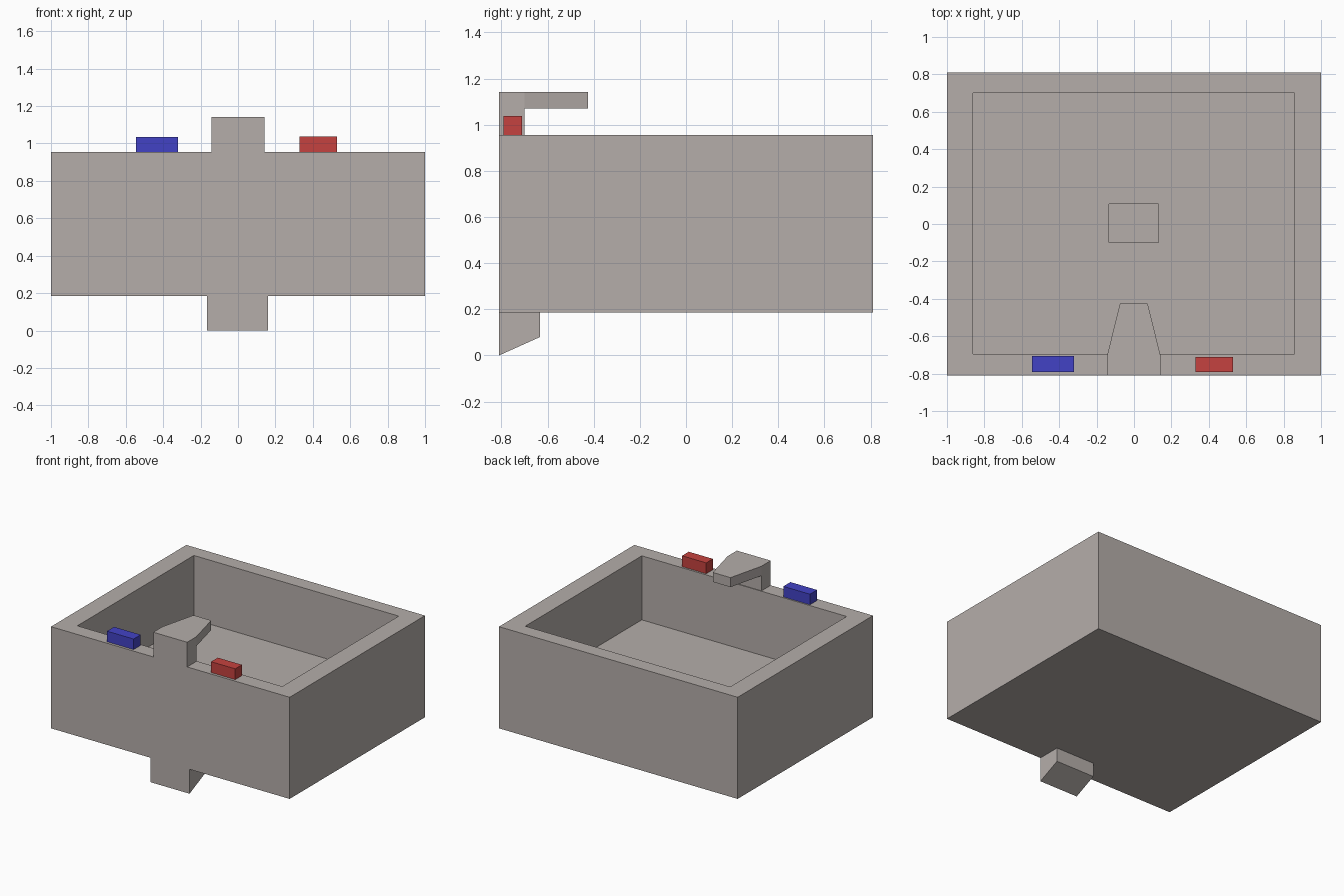
import bpy
import bmesh

if "Cube" in bpy.data.objects:
    bpy.data.objects.remove(bpy.data.objects["Cube"], do_unlink=True)


def make_material(name, color):
    mat = bpy.data.materials.new(name)
    mat.use_nodes = True
    mat.diffuse_color = (*color, 1)
    mat.node_tree.nodes["Principled BSDF"].inputs["Base Color"].default_value = (*color, 1)
    return mat


stone = make_material("warm grey stone", (0.46, 0.42, 0.40))
blue = make_material("cold blue", (0.055, 0.055, 0.56))
red = make_material("hot red", (0.56, 0.055, 0.05))


def finish(name, bm, mat):
    bmesh.ops.recalc_face_normals(bm, faces=bm.faces)
    mesh = bpy.data.meshes.new(name)
    bm.to_mesh(mesh)
    bm.free()
    mesh.materials.append(mat)
    obj = bpy.data.objects.new(name, mesh)
    bpy.context.collection.objects.link(obj)
    return obj


def prism(name, mat, outline, axis, low, high):
    """Extrude a closed 2D outline along x (outline is y, z) or z (outline is x, y)."""
    bm = bmesh.new()
    place = (lambda a, b: (low, a, b)) if axis == "x" else (lambda a, b: (a, b, low))
    face = bm.faces.new([bm.verts.new(place(a, b)) for a, b in outline])
    moved = bmesh.ops.extrude_face_region(bm, geom=[face])["geom"]
    depth = high - low
    offset = (depth, 0, 0) if axis == "x" else (0, 0, depth)
    bmesh.ops.translate(bm, vec=offset, verts=[g for g in moved if isinstance(g, bmesh.types.BMVert)])
    return finish(name, bm, mat)


def rectangle(x0, x1, y0, y1):
    return [(x0, y0), (x1, y0), (x1, y1), (x0, y1)]


FRONT, BACK = -0.81, 0.81
BASE, RIM, FLOOR = 0.185, 0.955, 0.47

# Basin: stacked rings for the outside, rim, inner walls, floor and drain recess
outer = rectangle(-1, 1, FRONT, BACK)
inner = rectangle(-0.86, 0.857, -0.695, 0.70)
drain = rectangle(-0.133, 0.13, -0.10, 0.107)
bm = bmesh.new()
rings = [[bm.verts.new((x, y, z)) for x, y in outline] for outline, z in (
    (outer, BASE), (outer, RIM), (inner, RIM), (inner, FLOOR), (drain, FLOOR), (drain, 0.28))]
for a, b in zip(rings, rings[1:]):
    for i in range(4):
        j = (i + 1) % 4
        bm.faces.new((a[i], a[j], b[j], b[i]))
bm.faces.new(rings[0])
bm.faces.new(rings[-1])
finish("basin", bm, stone)

# Tap: upright post and tapering spout
prism("tap_post", stone, rectangle(-0.143, 0.141, FRONT, -0.70), "z", RIM, 1.142)
prism("tap_spout", stone, [(-0.143, -0.70), (0.141, -0.70), (0.073, -0.425), (-0.075, -0.425)],
      "z", 1.07, 1.142)

# Waste outlet below the front edge, with a sloped underside
prism("waste_outlet", stone, [(FRONT, 0), (-0.632, 0.08), (-0.632, BASE), (FRONT, BASE)],
      "x", -0.165, 0.161)

# Tap handles
prism("cold_handle", blue, rectangle(-0.545, -0.322, -0.79, -0.705), "z", RIM, 1.035)
prism("hot_handle", red, rectangle(0.328, 0.53, -0.79, -0.71), "z", RIM, 1.037)
